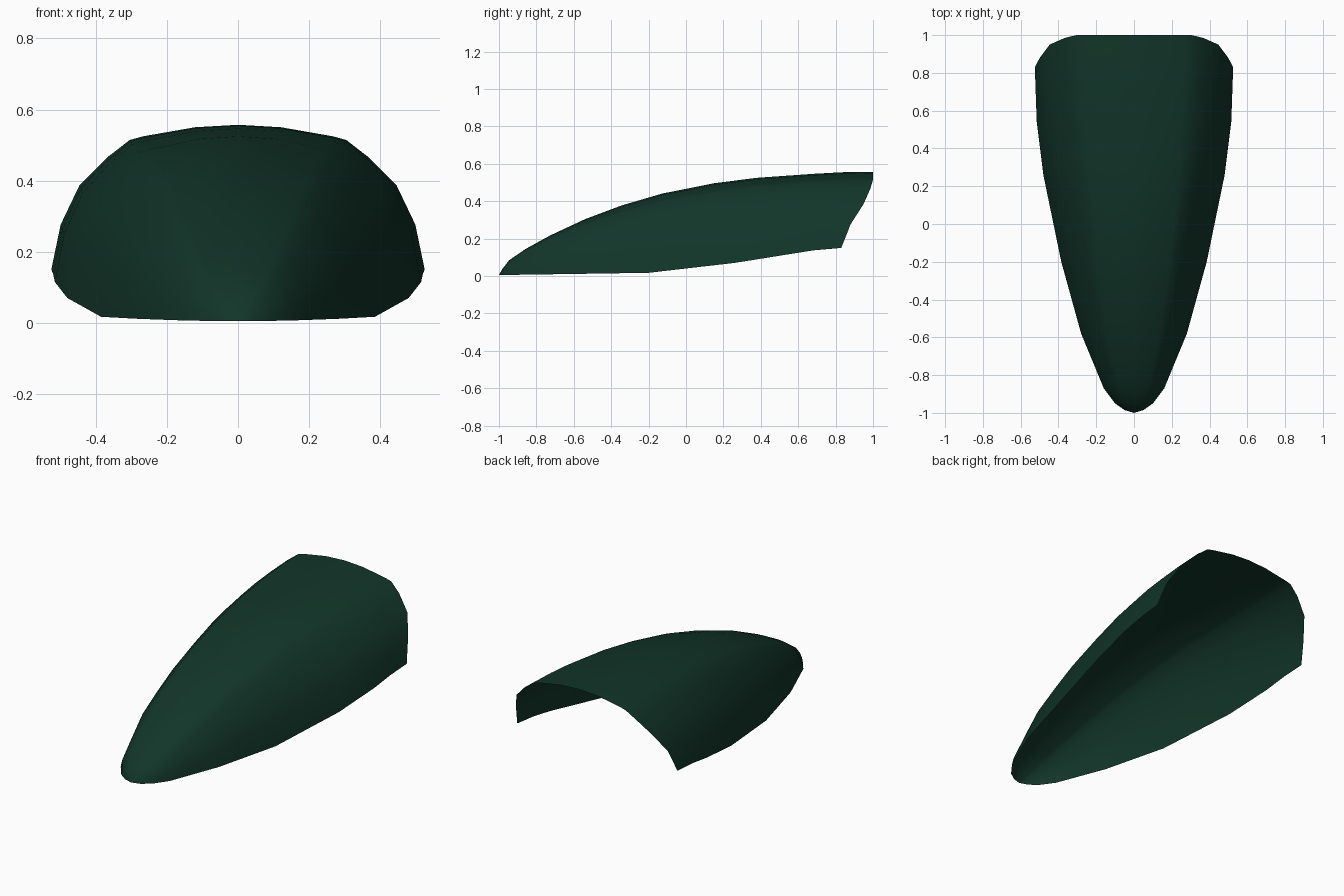
import bpy
import bmesh

cube = bpy.data.objects.get("Cube")
if cube:
    bpy.data.objects.remove(cube, do_unlink=True)

# Guide curves along the length: crown height, rim half width, rim height
CROWN = [(-1, 0.005), (-0.97, 0.06), (-0.92, 0.11), (-0.63, 0.27), (-0.27, 0.405), (-0.05, 0.46),
         (0.2, 0.505), (0.47, 0.535), (0.88, 0.557), (1, 0.557)]
WIDTH = [(-1, 0), (-0.985, 0.05), (-0.95, 0.1), (-0.87, 0.16), (-0.58, 0.28), (-0.2, 0.385),
         (0.26, 0.48), (0.54, 0.515), (0.83, 0.525)]
RIM = [(-1, 0.005), (-0.2, 0.017), (0.26, 0.07), (0.68, 0.137), (0.83, 0.15)]

# Half arch: width fraction, height fraction, backward sweep at the rear edge
ARCH = [(1, 0, 0), (0.95, 0.31, 0.05), (0.85, 0.58, 0.12), (0.7, 0.775, 0.155),
        (0.58, 0.895, 0.17), (0.51, 0.92, 0.17), (0.23, 0.983, 0.17), (0, 1, 0.17)]
REAR = 0.83


def along(curve, y):
    """Read a guide curve at y."""
    for (y0, v0), (y1, v1) in zip(curve, curve[1:]):
        if y <= y1:
            return v0 + (v1 - v0) * (y - y0) / (y1 - y0)
    return curve[-1][1]


def section(bm, station):
    """One swept arch across the shell, from rim to rim."""
    row = []
    full = [(-u, v, s) for u, v, s in ARCH] + ARCH[-2::-1]
    for u, v, sweep in full:
        y = station + sweep * (station + 1) / (REAR + 1)
        low = along(RIM, station)
        z = low + (along(CROWN, y) - low) * v
        row.append(bm.verts.new((along(WIDTH, station) * u, y, z)))
    return row


# Open shell, lofted from nose to rear edge
bm = bmesh.new()
stations = sorted({y for y, _ in WIDTH + RIM} | {-0.75, -0.4, 0.05})
rows = [section(bm, y) for y in stations]
for a, b in zip(rows, rows[1:]):
    for i in range(len(a) - 1):
        bm.faces.new((a[i], b[i], b[i + 1], a[i + 1]))
bmesh.ops.remove_doubles(bm, verts=bm.verts, dist=0.0005)
bmesh.ops.recalc_face_normals(bm, faces=bm.faces)
if sum(f.normal.z for f in bm.faces) < 0:
    bmesh.ops.reverse_faces(bm, faces=bm.faces)
mesh = bpy.data.meshes.new("shell")
bm.to_mesh(mesh)
bm.free()

# Dark green paint
green = bpy.data.materials.new("dark_green")
green.use_nodes = True
color = (0.006, 0.036, 0.022, 1)
green.diffuse_color = color
green.node_tree.nodes["Principled BSDF"].inputs["Base Color"].default_value = color
mesh.materials.append(green)

shell = bpy.data.objects.new("shell", mesh)
bpy.context.collection.objects.link(shell)
bpy.context.view_layer.objects.active = shell
shell.select_set(True)
bpy.ops.object.shade_smooth_by_angle(angle=1.0)
